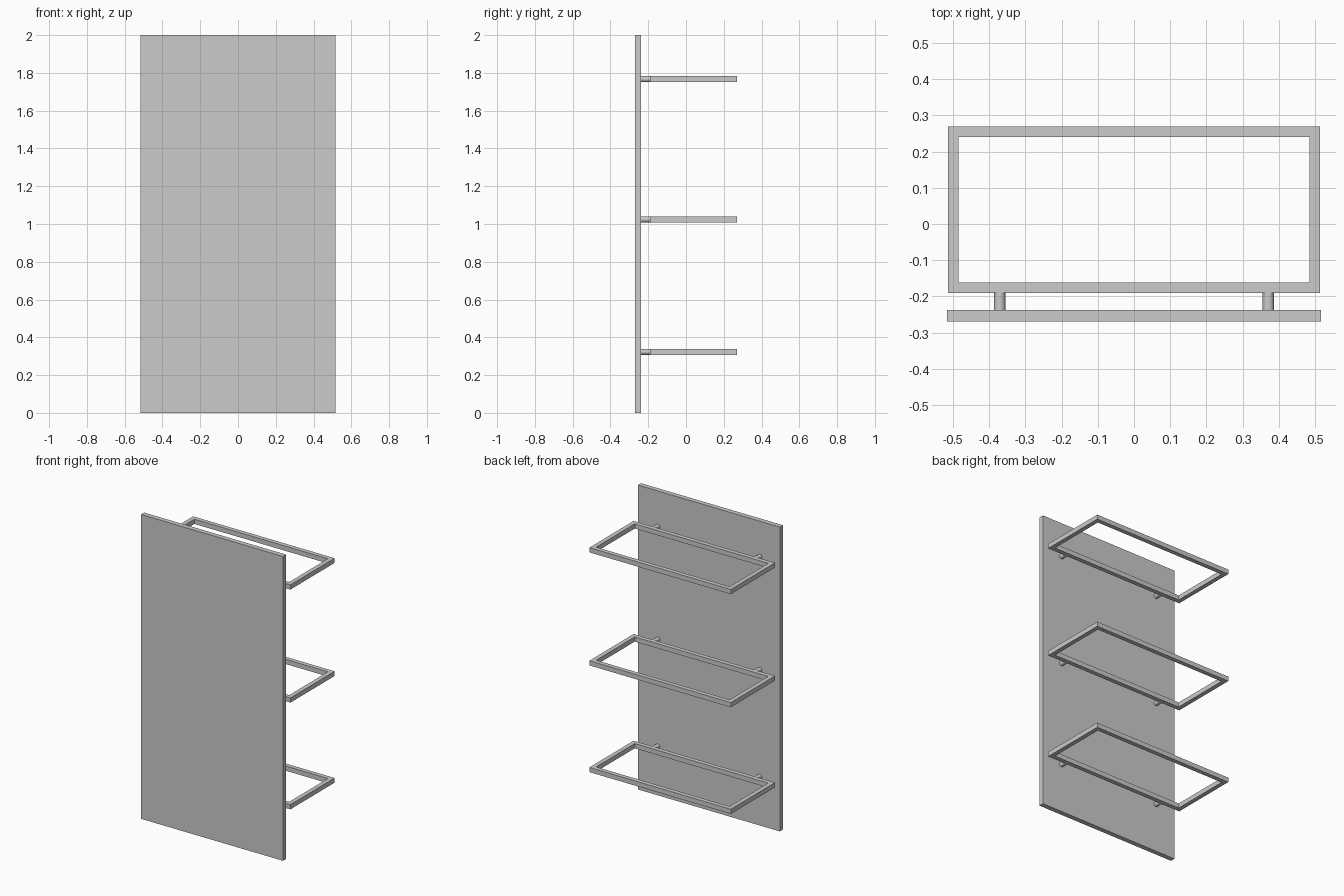
import bpy, bmesh, math

if "Cube" in bpy.data.objects:
    bpy.data.objects.remove(bpy.data.objects["Cube"])

PANEL_BACK = -0.237          # rear face of the panel
FRAME_Y = (-0.190, 0.269)    # depth range of each shelf frame
FRAME_X = 0.514
BAR = 0.029                  # frame bar width
HEIGHT = 0.031               # frame bar height
POST_X, POST_R = 0.371, 0.0155


def add_object(name, bm):
    bmesh.ops.recalc_face_normals(bm, faces=bm.faces)
    mesh = bpy.data.meshes.new(name)
    bm.to_mesh(mesh)
    bm.free()
    obj = bpy.data.objects.new(name, mesh)
    bpy.context.collection.objects.link(obj)
    return obj


def box(name, x, y, z):
    bm = bmesh.new()
    bmesh.ops.create_cube(bm, size=1)
    for v in bm.verts:
        for i, (lo, hi) in enumerate((x, y, z)):
            v.co[i] = lo if v.co[i] < 0 else hi
    return add_object(name, bm)


def ring_frame(name, z):
    # flat rectangular ring, extruded upwards
    bm = bmesh.new()
    loops = []
    for inset in (0, BAR):
        x, y0, y1 = FRAME_X - inset, FRAME_Y[0] + inset, FRAME_Y[1] - inset
        loops.append([bm.verts.new((px, py, z - HEIGHT / 2))
                      for px, py in ((-x, y0), (x, y0), (x, y1), (-x, y1))])
    outer, inner = loops
    faces = [bm.faces.new((outer[i], outer[(i + 1) % 4],
                           inner[(i + 1) % 4], inner[i])) for i in range(4)]
    ext = bmesh.ops.extrude_face_region(bm, geom=faces, use_keep_orig=True)
    bmesh.ops.translate(bm, vec=(0, 0, HEIGHT), verts=[
        g for g in ext["geom"] if isinstance(g, bmesh.types.BMVert)])
    return add_object(name, bm)


def post(name, x, z):
    # round spacer between panel and frame
    bpy.ops.mesh.primitive_cylinder_add(
        vertices=32, radius=POST_R, depth=FRAME_Y[0] - PANEL_BACK,
        location=(x, (FRAME_Y[0] + PANEL_BACK) / 2, z),
        rotation=(math.pi / 2, 0, 0))
    bpy.context.object.name = name
    bpy.ops.object.shade_smooth_by_angle(angle=math.radians(30))


# Tall front panel
box("front_panel", (-0.516, 0.516), (-0.269, PANEL_BACK), (0, 2))

# Three open frames, each on two posts
for level, z in (("lower", 0.323), ("middle", 1.024), ("upper", 1.767)):
    ring_frame(f"{level}_frame", z)
    for side, s in (("left", -1), ("right", 1)):
        post(f"{level}_{side}_post", s * POST_X, z)
